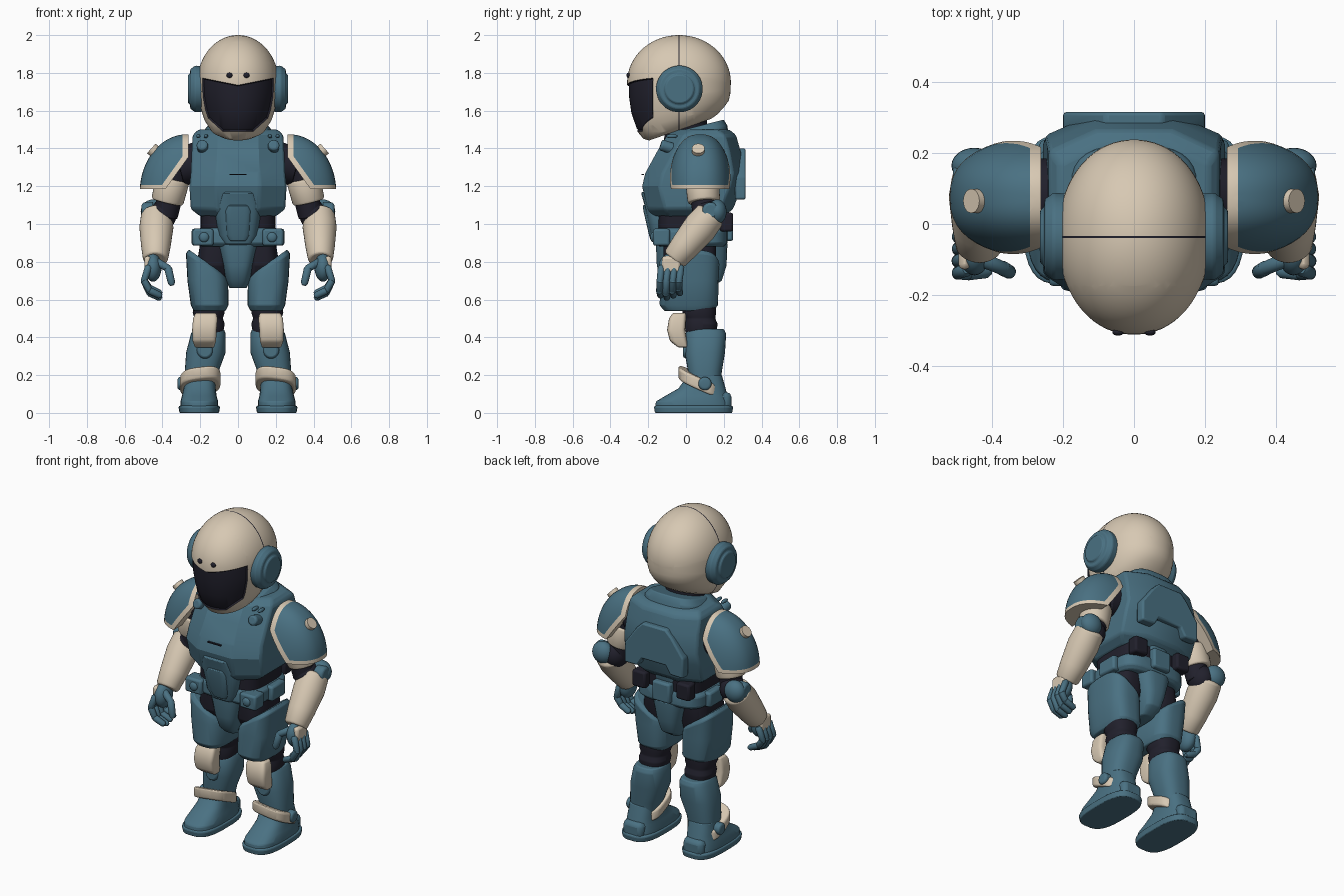
import bpy, bmesh
from math import sin, cos, pi, radians, copysign
from mathutils import Vector, Matrix

cube = bpy.data.objects.get("Cube")
if cube:
    bpy.data.objects.remove(cube)


def material(name, rgb):
    m = bpy.data.materials.new(name)
    m.use_nodes = True
    m.diffuse_color = (*rgb, 1)
    m.node_tree.nodes["Principled BSDF"].inputs["Base Color"].default_value = (*rgb, 1)
    return m


BLUE = material("steel blue", (.068, .165, .225))
BEIGE = material("warm beige", (.68, .58, .45))
DARK = material("dark navy", (.015, .0145, .025))


def finish(name, bm, mats, mirror=False, bevel=0, angle=40):
    """Turn a bmesh into an object, optionally mirrored across x."""
    bmesh.ops.recalc_face_normals(bm, faces=bm.faces)
    me = bpy.data.meshes.new(name)
    bm.to_mesh(me)
    bm.free()
    for m in mats if isinstance(mats, list) else [mats]:
        me.materials.append(m)
    me.shade_smooth()
    me.set_sharp_from_angle(angle=radians(angle))
    ob = bpy.data.objects.new(name, me)
    bpy.context.collection.objects.link(ob)
    if bevel:
        mod = ob.modifiers.new("bevel", "BEVEL")
        mod.width, mod.segments, mod.limit_method = bevel, 2, "ANGLE"
    if mirror:
        ob.modifiers.new("mirror", "MIRROR").use_mirror_merge = False
    return ob


def skin(rings):
    """Join rings of points into a capped shell."""
    bm = bmesh.new()
    rows = [[bm.verts.new(p) for p in ring] for ring in rings]
    n = len(rows[0])
    for a, b in zip(rows, rows[1:]):
        for i in range(n):
            j = (i + 1) % n
            bm.faces.new((a[i], a[j], b[j], b[i]))
    bm.faces.new(rows[0][::-1])
    bm.faces.new(rows[-1])
    return bm


def rounded(secs, p=2, n=32):
    """Sections (z, cx, cy, rx, ry, x slope, y slope) as superellipse rings."""
    rings = []
    for s in secs:
        z, cx, cy, rx, ry, sx, sy = (*s, 0, 0)[:7]
        ring = []
        for k in range(n):
            c, d = cos(2 * pi * (k + .5) / n), sin(2 * pi * (k + .5) / n)
            x = rx * copysign(abs(c) ** (2 / p), c)
            y = ry * copysign(abs(d) ** (2 / p), d)
            ring.append((cx + x, cy + y, z + sx * x + sy * y))
        rings.append(ring)
    return skin(rings)


def loft(name, secs, mat, p=2, mirror=False, bevel=.006):
    return finish(name, rounded(secs, p), mat, mirror, bevel)


def limb(name, a, b, profile, mat, mirror=True, bevel=.005):
    """Round part from a to b; profile holds (fraction, radius)."""
    a, b = Vector(a), Vector(b)
    bm = rounded([((b - a).length * t, 0, 0, r, r) for t, r in profile])
    bm.transform(Matrix.Translation(a) @ (b - a).to_track_quat("Z", "Y").to_matrix().to_4x4())
    return finish(name, bm, mat, mirror, bevel)


def ball(name, pos, size, mat, mirror=True):
    bm = bmesh.new()
    bmesh.ops.create_uvsphere(bm, u_segments=24, v_segments=14, radius=1,
                              matrix=Matrix.Translation(pos) @ Matrix.Diagonal((*size, 1)))
    return finish(name, bm, mat, mirror)


def block(name, pos, size, mat, mirror=True, bevel=.012):
    bm = bmesh.new()
    bmesh.ops.create_cube(bm, size=1, matrix=Matrix.Translation(pos) @ Matrix.Diagonal((*size, 1)))
    return finish(name, bm, mat, mirror, bevel)


def plate(name, half, y0, y1, mat):
    """Symmetric outline of (x, z) points, given for +x, extruded along y."""
    pts = half + [(-x, z) for x, z in reversed(half)]
    return finish(name, skin([[(x, y, z) for x, z in pts] for y in (y0, y1)]), mat, False, .01)


def cut(bm, co, no, clear=False):
    bmesh.ops.bisect_plane(bm, geom=bm.verts[:] + bm.edges[:] + bm.faces[:],
                           plane_co=co, plane_no=no, clear_inner=clear)
    if clear:
        bmesh.ops.holes_fill(bm, edges=[e for e in bm.edges if e.is_boundary])


# Helmet with sunken visor and crown seam
secs = [(1.5, 0, -.03, .12, .165, 0, .35), (1.515, 0, -.03, .15, .195, 0, .33),
        (1.56, 0, -.033, .18, .235, 0, .25), (1.62, 0, -.035, .2, .262, 0, .13),
        (1.68, 0, -.037, .212, .272, 0, .04)]
for a in range(0, 90, 6):
    secs.append((1.75 + .25 * sin(radians(a)), 0, -.037, .215 * cos(radians(a)), .275 * cos(radians(a))))
secs.append((2, 0, -.037, .004, .005))
bm = rounded(secs, 2.1, 64)
for side in (1, -1):
    cut(bm, (0, 0, 1.735), (-.2 * side, 0, 1))
    cut(bm, (.08 * side, 0, 1.49), (-.9 * side, 0, 1))
    cut(bm, (0, -.037 + .003 * side, 0), (0, 1, 0))
cut(bm, (0, -.175, 0), (0, 1, 0))
cut(bm, (0, 0, 1.49), (0, 0, 1))
visor = []
for f in bm.faces:
    c = f.calc_center_median()
    x = abs(c.x)
    if c.y < -.175 and max(1.49, 1.49 + .9 * (x - .08)) < c.z < 1.735 + .2 * x:
        visor.append(f)
        f.material_index = 1
    elif abs(c.y + .037) < .003 and c.z > 1.5:
        f.material_index = 1
bmesh.ops.inset_region(bm, faces=visor, thickness=.005, depth=-.008)
finish("helmet", bm, [BEIGE, DARK])
limb("ear_cups", (.18, -.035, 1.715), (.265, -.035, 1.715),
     [(0, .12), (.55, .124), (.85, .105), (.87, .082), (1, .075)], BLUE)
ball("brow_sensors", (.045, -.305, 1.787), (.016, .01, .014), DARK)

# Neck and collar
loft("neck", [(1.38, 0, 0, .13, .12), (1.56, 0, 0, .11, .11)], DARK)
loft("collar", [(1.42, 0, .07, .2, .16), (1.49, 0, .07, .18, .15, 0, .2), (1.52, 0, .07, .15, .13, 0, .25)], BLUE, 3)

# Faceted chest shell
rings = []
for z, hx, yf, yb in [(1.04, .2, -.18, .2), (1.08, .25, -.205, .25), (1.2, .257, -.232, .295),
                      (1.27, .25, -.215, .31), (1.38, .245, -.155, .29),
                      (1.47, .24, -.1, .265), (1.5, .21, -.06, .23)]:
    half = [(hx * .45, yf), (hx, yf + .09), (hx, yb - .06), (hx * .45, yb)]
    rings.append([(x, y, z) for x, y in half + [(-x, y) for x, y in reversed(half)]])
finish("chest", skin(rings), BLUE, False, .012, 25)
plate("back_panel", [(.08, 1.4), (.12, 1.36), (.2, 1.25), (.2, 1.13), (.11, 1.13), (.08, 1.18)], .26, .316, BLUE)
limb("chest_bolts", (.185, -.06, 1.395), (.19, -.135, 1.42), [(0, .03), (.9, .03), (1, .022)], BLUE)
for i, x in enumerate((.17, .21)):
    ball(f"collar_rivets_{i}", (x, -.075, 1.465), (.011, .03, .011), BLUE)
block("chest_vent", (0, -.229, 1.262), (.09, .012, .006), DARK, False, 0)

# Abdomen, waist and belt
loft("belly_plate", [(.89, 0, 0, .08, .17), (.94, 0, 0, .11, .185), (1.1, 0, 0, .13, .22),
                     (1.17, 0, 0, .1, .24)], BLUE, 5, bevel=.01)
loft("belly_inset", [(.91, 0, 0, .055, .186), (.94, 0, 0, .075, .196), (1.07, 0, 0, .085, .226),
                     (1.1, 0, 0, .07, .23)], BLUE, 5)
loft("waist", [(.94, 0, .03, .2, .18), (1.08, 0, .03, .2, .18)], DARK, 4)
loft("belt", [(.88, 0, .03, .2, .17), (.9, 0, .03, .22, .19), (.96, 0, .03, .22, .19), (.98, 0, .03, .2, .18)], BLUE, 4)
block("front_pouches", (.185, -.13, .93), (.11, .09, .09), BLUE)
ball("pouch_buttons", (.18, -.175, .93), (.026, .014, .026), BLUE)
block("side_pouches", (.22, .05, .93), (.05, .13, .09), BLUE)
block("back_pouches", (.15, .215, 1.01), (.09, .07, .1), DARK)
block("back_pack_clip", (0, .215, .97), (.12, .07, .12), BLUE, False)

# Pelvis
loft("pelvis", [(.66, 0, .02, .045, .11), (.7, 0, .03, .065, .16), (.78, 0, .03, .085, .185),
                (.9, 0, .03, .12, .19)], BLUE, 3.5)
loft("hips", [(.7, .12, .03, .07, .1), (.78, .13, .02, .09, .14), (.9, .12, .02, .08, .14)], DARK, 3, True)

# Legs
loft("thighs", [(.54, .15, .015, .085, .13), (.57, .15, .015, .1, .155), (.7, .16, .018, .108, .155),
                (.78, .168, .022, .108, .155, .6), (.8, .168, .022, .092, .14, .7)], BLUE, 3, True)
loft("knee_joints", [(.42, .155, .08, .075, .08), (.47, .155, .08, .085, .088), (.5, .155, .075, .075, .08),
                     (.53, .155, .07, .085, .09), (.57, .155, .07, .08, .09)], DARK, 2.5, True)
loft("knee_pads", [(.345, .178, -.015, .05, .025), (.38, .178, -.04, .062, .045), (.44, .178, -.052, .065, .048),
                   (.5, .173, -.045, .065, .045), (.53, .17, -.035, .055, .035)], BEIGE, 5, True, .01)
loft("shins", [(.14, .2, .1, .08, .085), (.22, .192, .1, .09, .09), (.32, .17, .1, .105, .107),
               (.42, .157, .105, .092, .108), (.445, .155, .105, .08, .095)], BLUE, 2.6, True)
limb("shin_caps", (.175, .03, .33), (.175, -.015, .33), [(0, .06), (1, .035)], BLUE)
loft("ankle_bands", [(.135, .2, .065, .102, .1, -.12, -.45), (.145, .2, .065, .108, .106, -.12, -.45),
                     (.19, .2, .065, .108, .106, -.12, -.45), (.2, .2, .065, .1, .1, -.12, -.45)], BEIGE, 3, True)
limb("ankle_bolts", (.27, .1, .155), (.32, .1, .155), [(0, .035), (.85, .035), (1, .025)], BLUE)
loft("boots", [(.02, .205, .035, .1, .2), (.06, .205, .035, .1, .195), (.09, .205, .055, .092, .165),
               (.13, .203, .085, .085, .125), (.2, .2, .1, .08, .09)], BLUE, 2.8, True)
loft("soles", [(0, .205, .04, .105, .205), (.03, .205, .04, .11, .21), (.038, .205, .04, .105, .205)], BLUE, 3, True, .004)
block("heel_blocks", (.205, .19, .06), (.13, .1, .1), BLUE, bevel=.025)

# Shoulder pads: trimmed domes with a pale rim
bm = bmesh.new()
bmesh.ops.create_uvsphere(bm, u_segments=48, v_segments=32, radius=1)
for v in bm.verts:
    v.co.y = copysign(abs(v.co.y) ** .8, v.co.y)
    v.co = (.27 + .25 * v.co.x, .075 + .17 * v.co.y, 1.17 + .305 * v.co.z)
trims = [(Vector((.262, 0, 1.3)), Vector((1, 0, 0)), .032),
         (Vector((.28, 0, 1.33)), Vector((.81, 0, .58)), .028),
         (Vector((.4, 0, 1.185)), Vector((0, 0, 1)), .022)]
for co, no, rim in trims:
    cut(bm, co, no, True)
for co, no, rim in trims:
    cut(bm, co + no * rim, no)
for f in bm.faces:
    c = f.calc_center_median()
    f.material_index = int(any((c - co).dot(no) < rim for co, no, rim in trims))
finish("shoulder_pads", bm, [BLUE, BEIGE], True)
limb("shoulder_emblems", (.42, .065, 1.365), (.459, .065, 1.4), [(0, .034), (1, .034)], BEIGE, bevel=0)
limb("shoulder_joints", (.2, .08, 1.33), (.31, .08, 1.3), [(0, .11), (1, .1)], DARK)

# Arms
limb("upper_arms", (.32, .08, 1.32), (.385, .1, 1.04), [(0, .08), (.6, .068), (1, .065)], DARK)
limb("arm_bands", (.345, .085, 1.24), (.375, .095, 1.115), [(0, .085), (.1, .09), (.9, .086), (1, .08)], BEIGE)
ball("elbows", (.395, .11, 1.05), (.07, .08, .08), DARK)
limb("forearms", (.43, .135, 1.055), (.437, -.065, .81),
     [(0, .07), (.04, .083), (.3, .09), (.7, .078), (.96, .067), (1, .058)], BEIGE)
ball("elbow_guards", (.45, .165, 1.065), (.065, .05, .065), BLUE)
limb("elbow_bolts", (.45, .13, 1.07), (.51, .13, 1.07), [(0, .045), (.8, .045), (1, .035)], BLUE)

# Hands: palm, guard and curled fingers
ball("palms", (.45, -.08, .77), (.045, .065, .075), BLUE)
block("hand_guards", (.478, -.078, .785), (.035, .1, .09), BEIGE, bevel=.015)


def finger(name, pts, r):
    for i, (a, b) in enumerate(zip(pts, pts[1:])):
        limb(f"{name}_{i}", a, b, [(-.15, r * .6), (0, r), (1, r * .93), (1.2, r * .5)], BLUE, bevel=0)


for k in range(4):
    y, drop = -.13 + .034 * k, .012 * abs(k - 1)
    finger(f"fingers_{k}", [(.475, y, .77), (.497, y - .008, .7), (.468, y - .01, .635 + drop),
                            (.415, y - .005, .61 + drop)], .019)
finger("thumbs", [(.43, -.1, .8), (.37, -.125, .765), (.352, -.135, .69)], .021)
